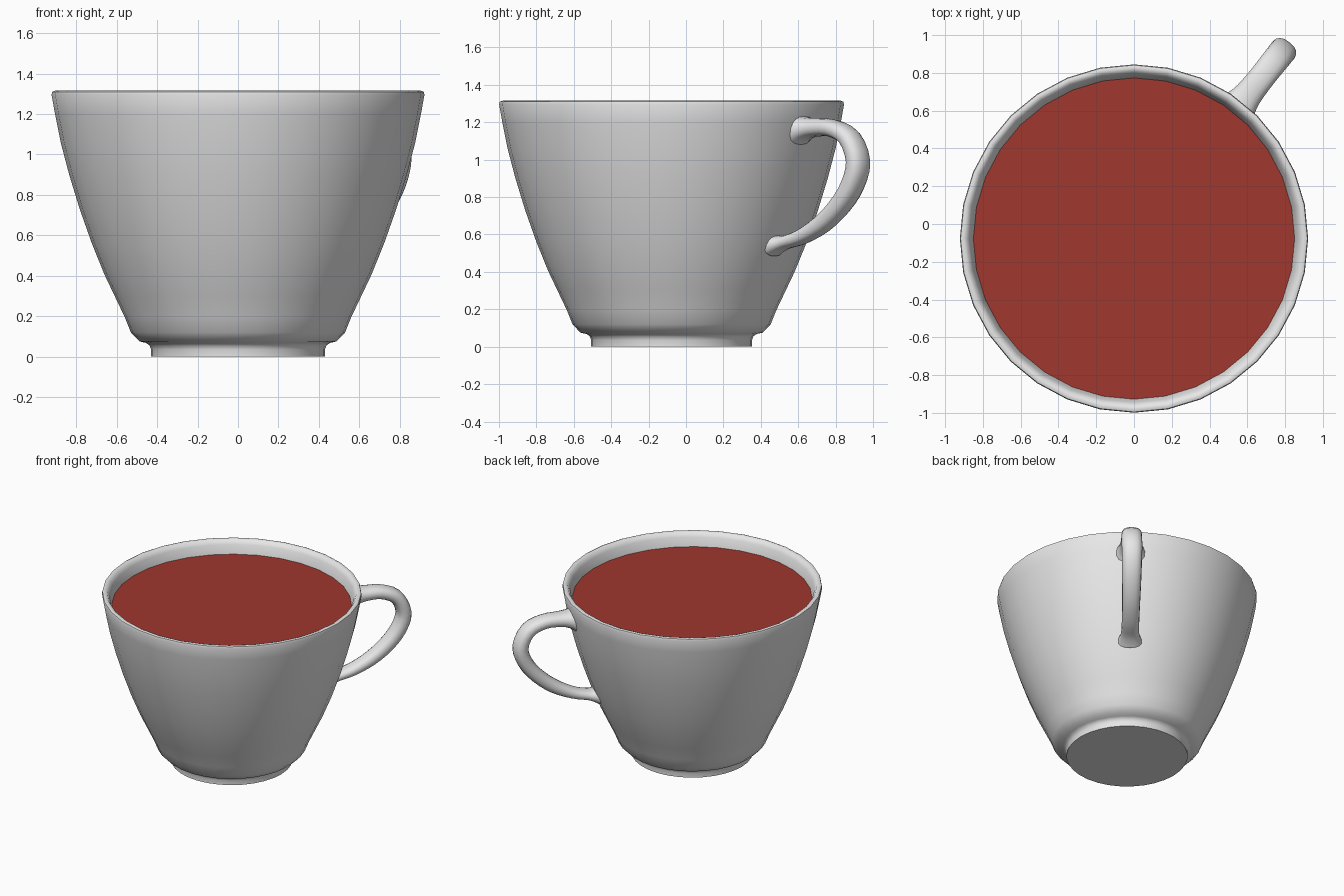
import bpy, bmesh, math
from mathutils import Vector

if "Cube" in bpy.data.objects:
    bpy.data.objects.remove(bpy.data.objects["Cube"])

CY = -0.077                      # cup axis is offset so the whole model is centred
ANG = math.radians(51.6)         # direction of the handle
SEG = 32


def material(name, rgb):
    m = bpy.data.materials.new(name)
    m.diffuse_color = (*rgb, 1)
    m.use_nodes = True
    m.node_tree.nodes["Principled BSDF"].inputs["Base Color"].default_value = m.diffuse_color
    return m


def finish(bm, name, mat, angle):
    bmesh.ops.recalc_face_normals(bm, faces=bm.faces[:])
    me = bpy.data.meshes.new(name)
    bm.to_mesh(me)
    bm.free()
    ob = bpy.data.objects.new(name, me)
    bpy.context.collection.objects.link(ob)
    me.materials.append(mat)
    bpy.ops.object.select_all(action='DESELECT')
    ob.select_set(True)
    bpy.context.view_layer.objects.active = ob
    bpy.ops.object.shade_smooth_by_angle(angle=math.radians(angle))
    return ob


def skin(bm, rings):
    # bridge successive rings of points and cap both ends
    vs = [[bm.verts.new(p) for p in r] for r in rings]
    n = len(vs[0])
    for a, b in zip(vs, vs[1:]):
        for i in range(n):
            j = (i + 1) % n
            bm.faces.new((a[i], a[j], b[j], b[i]))
    bm.faces.new(vs[0])
    bm.faces.new(vs[-1])


def circle(r, z, n=SEG):
    return [(r * math.cos(2 * math.pi * i / n), CY + r * math.sin(2 * math.pi * i / n), z)
            for i in range(n)]


china = material("white_china", (0.8, 0.8, 0.8))
red = material("red_tea", (0.35, 0.038, 0.027))

# Cup: foot, outer wall, rounded rim, inner wall and floor
profile = [(0.43, 0), (0.43, 0.035), (0.437, 0.055), (0.455, 0.068), (0.487, 0.075),
           (0.53, 0.12), (0.56, 0.195), (0.61, 0.3), (0.66, 0.405), (0.723, 0.56),
           (0.783, 0.73), (0.835, 0.9), (0.877, 1.06), (0.905, 1.2), (0.922, 1.295),
           (0.918, 1.31), (0.905, 1.315), (0.885, 1.308), (0.868, 1.28), (0.85, 1.21),
           (0.82, 1.06), (0.775, 0.9), (0.72, 0.73), (0.66, 0.56), (0.55, 0.3),
           (0.46, 0.16), (0.35, 0.12)]
bm = bmesh.new()
skin(bm, [circle(r, z) for r, z in profile])
finish(bm, "cup", china, 50)

# Tea surface, its edge just inside the wall
bm = bmesh.new()
bm.faces.new([bm.verts.new(p) for p in circle(0.855, 1.212)])
tea = finish(bm, "tea_surface", red, 30)
if tea.data.polygons[0].normal.z < 0:
    tea.data.flip_normals()

# Handle: distance from axis, height, half thickness, half width
path = [(0.875, 1.165, 0.085, 0.11), (0.915, 1.168, 0.062, 0.09), (0.98, 1.172, 0.05, 0.075),
        (1.10, 1.168, 0.047, 0.07), (1.215, 1.115, 0.05, 0.072), (1.272, 0.99, 0.054, 0.073),
        (1.235, 0.865, 0.054, 0.071), (1.15, 0.755, 0.052, 0.068), (1.03, 0.658, 0.048, 0.064),
        (0.89, 0.588, 0.04, 0.062), (0.785, 0.56, 0.036, 0.064), (0.735, 0.55, 0.045, 0.074),
        (0.695, 0.545, 0.062, 0.088)]
pts = [Vector(p) for p in path]


def spline(i, t):
    p0, p1 = pts[max(i - 1, 0)], pts[i]
    p2, p3 = pts[i + 1], pts[min(i + 2, len(pts) - 1)]
    return 0.5 * (2 * p1 + (p2 - p0) * t + (2 * p0 - 5 * p1 + 4 * p2 - p3) * t * t
                  + (3 * p1 - p0 - 3 * p2 + p3) * t ** 3)


line = [spline(i, k / 3) for i in range(len(pts) - 1) for k in range(3)] + [pts[-1]]
out = Vector((math.cos(ANG), math.sin(ANG), 0))
side = Vector((-math.sin(ANG), math.cos(ANG), 0))
rings = []
for k, p in enumerate(line):
    d = line[min(k + 1, len(line) - 1)] - line[max(k - 1, 0)]
    d = Vector((d[0], d[1])).normalized()
    normal = out * -d.y + Vector((0, 0, d.x))
    centre = Vector((0, CY, 0)) + out * p[0] + Vector((0, 0, p[1]))
    ring = []
    for s in range(16):
        c, n = math.cos(s * math.pi / 8), math.sin(s * math.pi / 8)
        # slightly squared oval
        c, n = (math.copysign(abs(v) ** 0.85, v) for v in (c, n))
        ring.append(centre + normal * (c * p[2]) + side * (n * p[3]))
    rings.append(ring)
bm = bmesh.new()
skin(bm, rings)
finish(bm, "handle", china, 60)
